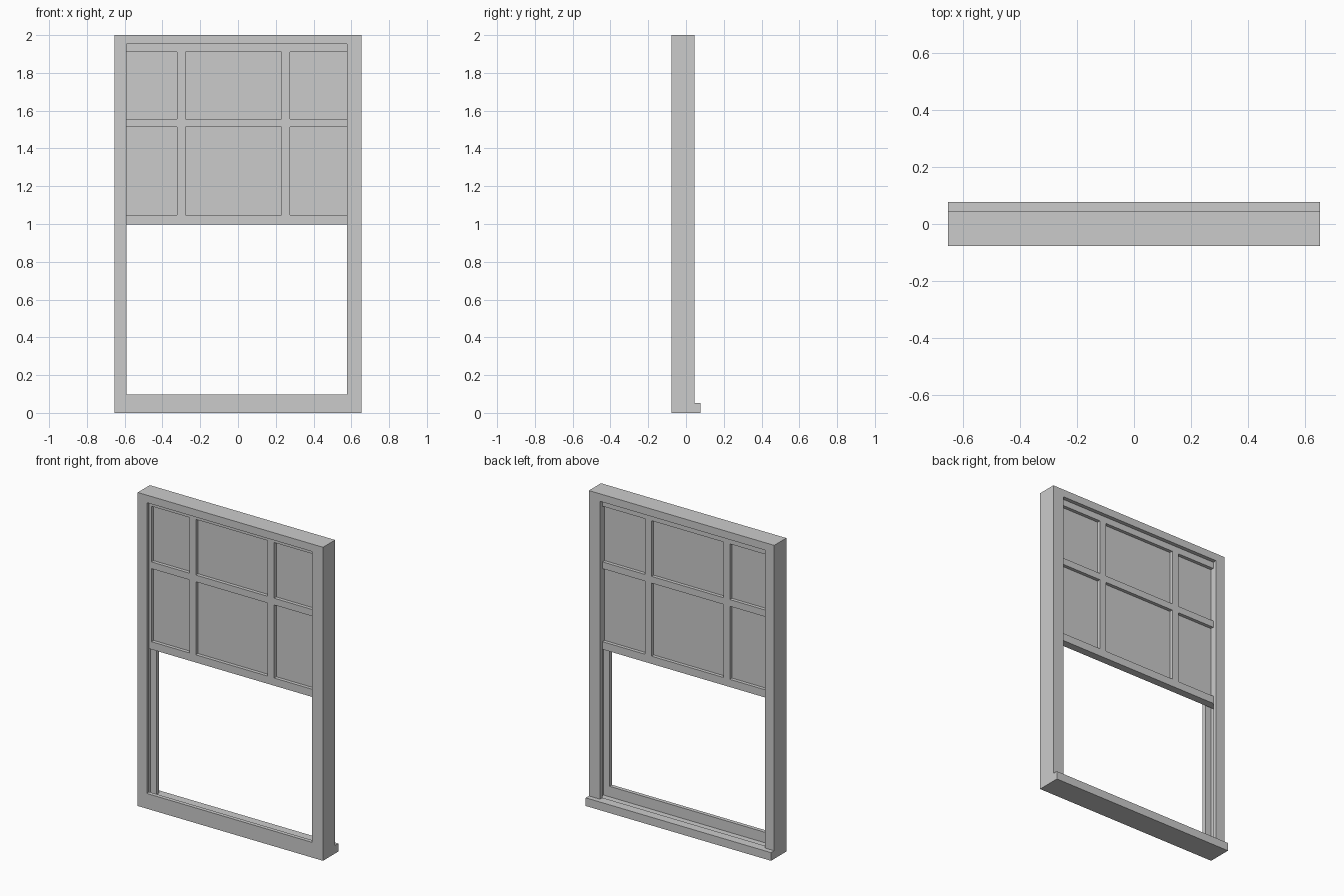
import bpy, bmesh

if "Cube" in bpy.data.objects:
    bpy.data.objects.remove(bpy.data.objects["Cube"])


def finish(name, bm):
    bmesh.ops.recalc_face_normals(bm, faces=bm.faces)
    mesh = bpy.data.meshes.new(name)
    bm.to_mesh(mesh)
    bm.free()
    obj = bpy.data.objects.new(name, mesh)
    bpy.context.collection.objects.link(obj)
    return obj


def box(name, x, y, z):
    bm = bmesh.new()
    bmesh.ops.create_cube(bm, size=1)
    for v in bm.verts:
        v.co = [(a + b) / 2 + c * (b - a) for (a, b), c in zip((x, y, z), v.co)]
    return finish(name, bm)


def ring(name, outer, inner, y):
    """Rectangular frame; outer and inner are (x0, x1, z0, z1)."""
    bm = bmesh.new()
    loops = []
    for yy in y:
        for x0, x1, z0, z1 in (outer, inner):
            loops.append([bm.verts.new((px, yy, pz)) for px, pz in
                          ((x0, z0), (x1, z0), (x1, z1), (x0, z1))])
    fo, fi, bo, bi = loops
    for a, b in ((fo, fi), (fi, bi), (bi, bo), (bo, fo)):
        for i in range(4):
            j = (i + 1) % 4
            bm.faces.new((a[i], a[j], b[j], b[i]))
    return finish(name, bm)


L, R = -0.59, 0.576            # visible opening
OUT = (-0.654, 0.654, 0, 2)

# Fixed frame: front lip, sash channel, back lip and projecting sill
ring("frame_front", OUT, (L, R, 0.097, 1.952), (-0.077, -0.052))
ring("frame_channel", OUT, (-0.632, 0.62, 0.03, 1.98), (-0.052, 0.02))
ring("frame_back", OUT, (L, R, 0.052, 1.952), (0.02, 0.045))
box("sill", (-0.654, 0.654), (0.045, 0.077), (0, 0.052))

# Raised sash: stiles and rails, glazing bars, pane
SY = (-0.03, 0.0195)
ring("sash", (-0.631, 0.619, 0.998, 1.955), (L, R, 1.047, 1.911), SY)
for i, x in enumerate((-0.3, 0.253)):
    box(f"vertical_bar_{i + 1}", (x - 0.023, x + 0.023), SY, (1.047, 1.911))
box("horizontal_bar", (L, R), SY, (1.513, 1.556))
box("glass_pane", (L, R), (-0.008, -0.002), (1.047, 1.911))
